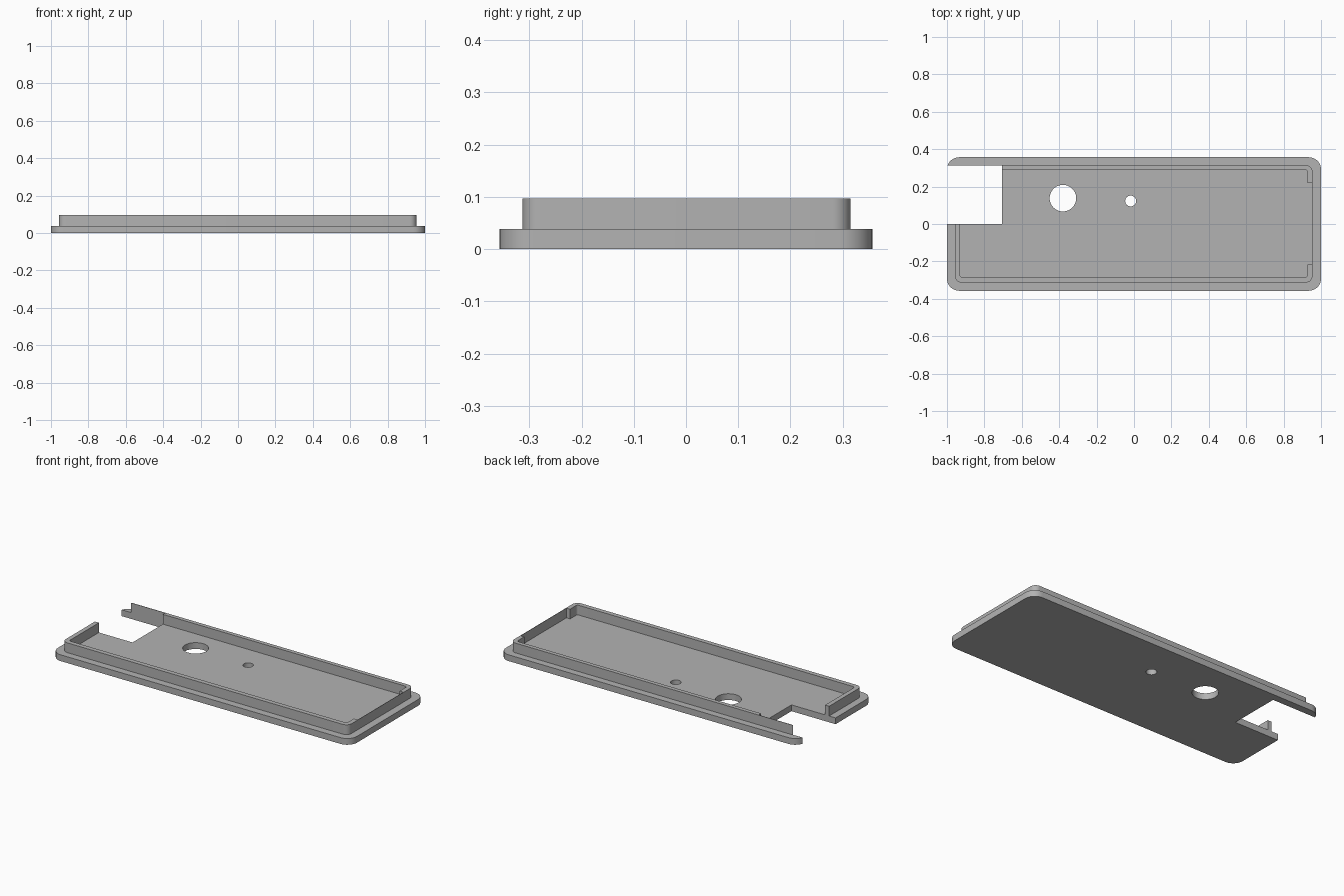
import bpy, bmesh, math

cube = bpy.data.objects.get("Cube")
if cube:
    bpy.data.objects.remove(cube, do_unlink=True)

GREY = (0.45, 0.45, 0.45, 1)
mat = bpy.data.materials.new("grey_plastic")
mat.use_nodes = True
mat.diffuse_color = GREY
bsdf = mat.node_tree.nodes["Principled BSDF"]
bsdf.inputs["Base Color"].default_value = GREY
bsdf.inputs["Roughness"].default_value = 0.6

PLATE_TOP, RIM_TOP = 0.038, 0.097


def prism(name, outline, z0, z1):
    """Extrude a counter-clockwise outline from z0 to z1."""
    bm = bmesh.new()
    face = bm.faces.new([bm.verts.new((x, y, z0)) for x, y in outline])
    top = bmesh.ops.extrude_face_region(bm, geom=[face])["geom"]
    for v in top:
        if isinstance(v, bmesh.types.BMVert):
            v.co.z = z1
    bmesh.ops.recalc_face_normals(bm, faces=bm.faces)
    mesh = bpy.data.meshes.new(name)
    bm.to_mesh(mesh)
    bm.free()
    mesh.materials.append(mat)
    obj = bpy.data.objects.new(name, mesh)
    bpy.context.collection.objects.link(obj)
    return obj


def rounded(x0, x1, y0, y1, r, steps=8):
    """Rectangle outline with rounded corners."""
    corners = [(x1 - r, y1 - r), (x0 + r, y1 - r), (x0 + r, y0 + r), (x1 - r, y0 + r)]
    points = []
    for quarter, (cx, cy) in enumerate(corners):
        for i in range(steps + 1):
            a = math.pi / 2 * (quarter + i / steps)
            points.append((cx + r * math.cos(a), cy + r * math.sin(a)))
    return points


def box(x0, x1, y0, y1):
    return [(x0, y0), (x1, y0), (x1, y1), (x0, y1)]


def circle(cx, cy, r, n=48):
    return [(cx + r * math.cos(math.tau * i / n), cy + r * math.sin(math.tau * i / n))
            for i in range(n)]


def cut(obj, outlines):
    """Cut vertical openings through an object, then bake the result."""
    cutters = []
    for outline in outlines:
        cutter = prism("cutter", outline, -0.1, 0.2)
        cutter.hide_render = True
        mod = obj.modifiers.new("opening", 'BOOLEAN')
        mod.operation, mod.solver, mod.object = 'DIFFERENCE', 'EXACT', cutter
        cutters.append(cutter)
    graph = bpy.context.evaluated_depsgraph_get()
    baked = bpy.data.meshes.new_from_object(obj.evaluated_get(graph))
    obj.modifiers.clear()
    obj.data = baked
    for cutter in cutters:
        bpy.data.objects.remove(cutter, do_unlink=True)
    baked.shade_smooth()
    baked.set_sharp_from_angle(angle=math.radians(30))


# Opening at one end, shared by the plate and the rim; leaves a thin back wall
end_opening = box(-1.1, -0.705, 0.0, 0.3125)

# Flat base plate with a large and a small round hole
plate = prism("base_plate", rounded(-1, 1, -0.357, 0.357, 0.065), 0, PLATE_TOP)
cut(plate, [end_opening, circle(-0.38, 0.138, 0.071), circle(-0.018, 0.123, 0.029)])

# Raised rim, thinned on the inside of the far end
rim = prism("raised_rim", rounded(-0.957, 0.954, -0.313, 0.315, 0.035), PLATE_TOP, RIM_TOP)
cut(rim, [rounded(-0.93, 0.927, -0.285, 0.29, 0.012),
          rounded(0.85, 0.9515, -0.217, 0.22, 0.002, 2),
          end_opening])
